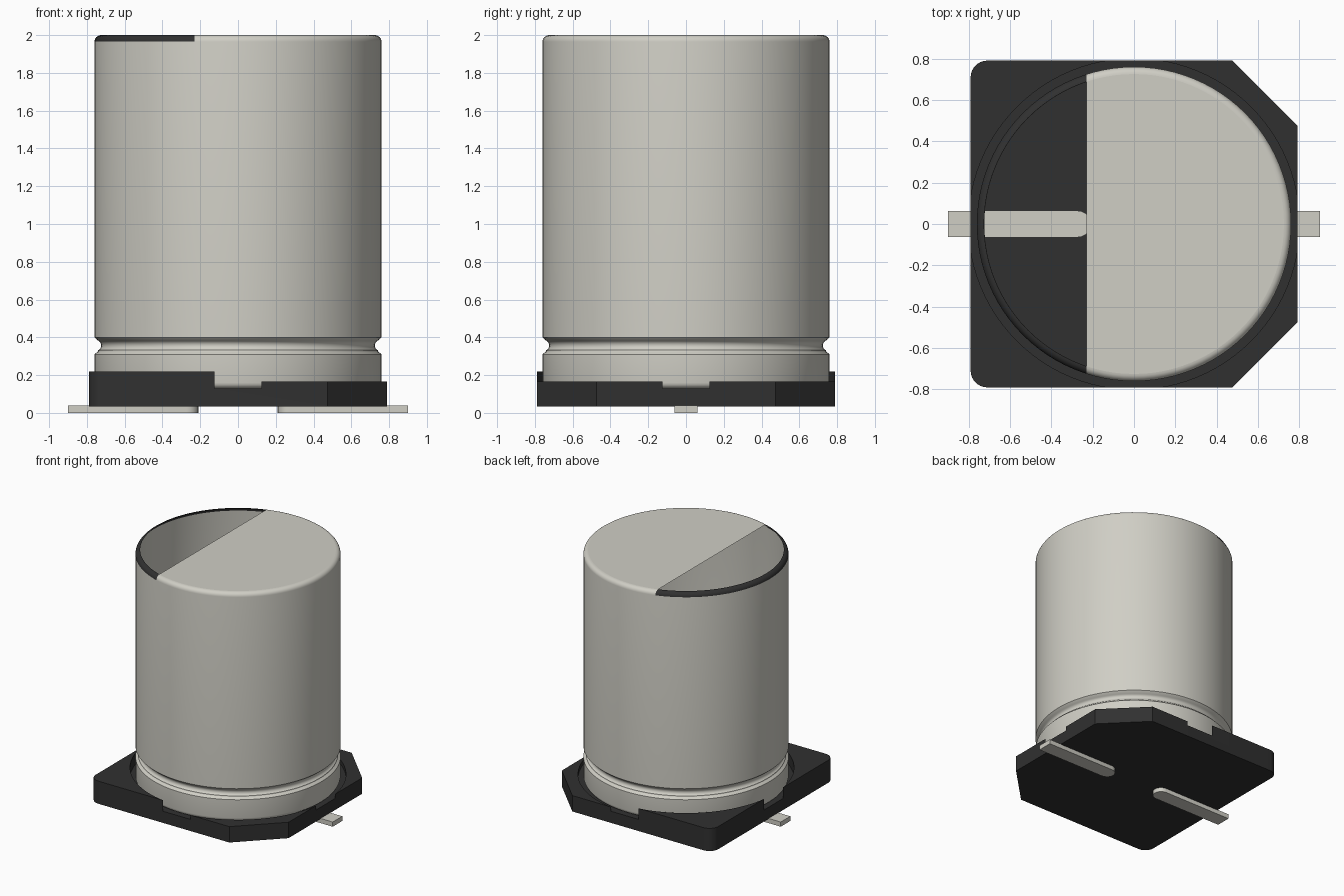
import bpy, bmesh, math
from mathutils import Vector

cube = bpy.data.objects.get("Cube")
if cube:
    bpy.data.objects.remove(cube, do_unlink=True)


def material(name, rgb):
    m = bpy.data.materials.new(name)
    m.use_nodes = True
    m.diffuse_color = (*rgb, 1)
    m.node_tree.nodes["Principled BSDF"].inputs["Base Color"].default_value = (*rgb, 1)
    return m


METAL = material("warm grey metal", (0.63, 0.62, 0.56))
BLACK = material("black plastic", (0.030, 0.030, 0.030))


def add_object(name, bm, *mats):
    bm.normal_update()
    mesh = bpy.data.meshes.new(name)
    bm.to_mesh(mesh)
    bm.free()
    ob = bpy.data.objects.new(name, mesh)
    bpy.context.collection.objects.link(ob)
    for m in mats:
        mesh.materials.append(m)
    return ob


def activate(ob):
    bpy.ops.object.select_all(action='DESELECT')
    ob.select_set(True)
    bpy.context.view_layer.objects.active = ob


def prism(name, outline, z0, z1, mat):
    """Closed prism from a flat outline."""
    bm = bmesh.new()
    face = bm.faces.new([bm.verts.new((x, y, z0)) for x, y in outline])
    up = bmesh.ops.extrude_face_region(bm, geom=[face])["geom"]
    bmesh.ops.translate(bm, vec=(0, 0, z1 - z0),
                        verts=[v for v in up if isinstance(v, bmesh.types.BMVert)])
    bmesh.ops.recalc_face_normals(bm, faces=bm.faces[:])
    return add_object(name, bm, mat)


def arc(cx, cy, r, a0, a1, n):
    return [(cx + r * math.cos(math.radians(a0 + (a1 - a0) * i / n)),
             cy + r * math.sin(math.radians(a0 + (a1 - a0) * i / n))) for i in range(n + 1)]


def cut(ob, cutter):
    mod = ob.modifiers.new("cut", 'BOOLEAN')
    mod.operation, mod.solver, mod.object = 'DIFFERENCE', 'EXACT', cutter
    activate(ob)
    bpy.ops.object.modifier_apply(modifier=mod.name)
    bpy.data.objects.remove(cutter, do_unlink=True)


# Base: square plate, two rounded and two chamfered corners
H, C, R = 0.79, 0.475, 0.08
outline = ([(H, -C), (H, C), (C, H)]
           + arc(-H + R, H - R, R, 90, 180, 8)
           + arc(-H + R, -H + R, R, 180, 270, 8)
           + [(C, -H)])
base = prism("base", outline, 0.035, 0.22, BLACK)
# Lower half, round seat that breaks through the sides, and hollow centre
cut(base, prism("step_cutter", [(0, -1), (1, -1), (1, 1), (0, 1)], 0.165, 0.4, BLACK))
cut(base, prism("seat_cutter", arc(0, 0, 0.80, 0, 356.25, 95), 0.13, 0.5, BLACK))
cut(base, prism("well_cutter", arc(0, 0, 0.73, 0, 356.25, 95), 0.036, 0.6, BLACK))
activate(base)
bpy.ops.object.shade_smooth_by_angle(angle=math.radians(25))

# Can: turned profile with rounded ends and a crimped groove
TOP, RAD, SPLIT = 2.0, 0.76, -0.23
profile = (arc(0.73, 0.16, 0.03, -90, 0, 4)
           + [(RAD, 0.31), (0.742, 0.325)]
           + arc(0.752, 0.357, 0.028, 245, 115, 8)
           + [(0.752, 0.392), (RAD, 0.40)]
           + arc(RAD - 0.035, TOP - 0.035, 0.035, 0, 90, 6))
bm = bmesh.new()
pts = [bm.verts.new((r, 0, z)) for r, z in profile]
edges = [bm.edges.new(pair) for pair in zip(pts, pts[1:])]
bmesh.ops.spin(bm, geom=pts + edges, axis=(0, 0, 1), cent=(0, 0, 0),
               angle=math.tau, steps=96)
bmesh.ops.remove_doubles(bm, verts=bm.verts[:], dist=1e-4)
rim = [e for e in bm.edges if all(abs(v.co.z - TOP) < 1e-4 for v in e.verts)]
bmesh.ops.contextual_create(bm, geom=rim)
bmesh.ops.recalc_face_normals(bm, faces=bm.faces[:])

# Split the top: open segment with a black rim on one side
top = [f for f in bm.faces if f.calc_center_median().z > TOP - 0.034]
geom = set(top) | {e for f in top for e in f.edges} | {v for f in top for v in f.verts}
bmesh.ops.bisect_plane(bm, geom=list(geom), plane_co=(SPLIT, 0, 0), plane_no=(1, 0, 0))
lids = []
for f in bm.faces:
    c = f.calc_center_bounds()
    if c.x < SPLIT and c.z > TOP - 0.034:
        f.material_index = 1
        if all(abs(v.co.z - TOP) < 1e-4 for v in f.verts):
            lids.append(f)
bmesh.ops.delete(bm, geom=lids, context='FACES')
can = add_object("can", bm, METAL, BLACK)
activate(can)
bpy.ops.object.shade_smooth_by_angle(angle=math.radians(30))
for p in can.data.polygons:
    if p.normal.z > 0.999:
        p.use_smooth = False

# Terminals: flat strips with a round inner end
W = 0.062
for name, s in (("left_terminal", 1), ("right_terminal", -1)):
    shape = [(0.90, -W), (0.90, W)] + arc(0.21 + W, 0, W, 90, 270, 10)
    pin = prism(name, [(s * x, y) for x, y in shape], 0.0, 0.038, METAL)
    activate(pin)
    bpy.ops.object.shade_smooth_by_angle(angle=math.radians(30))
